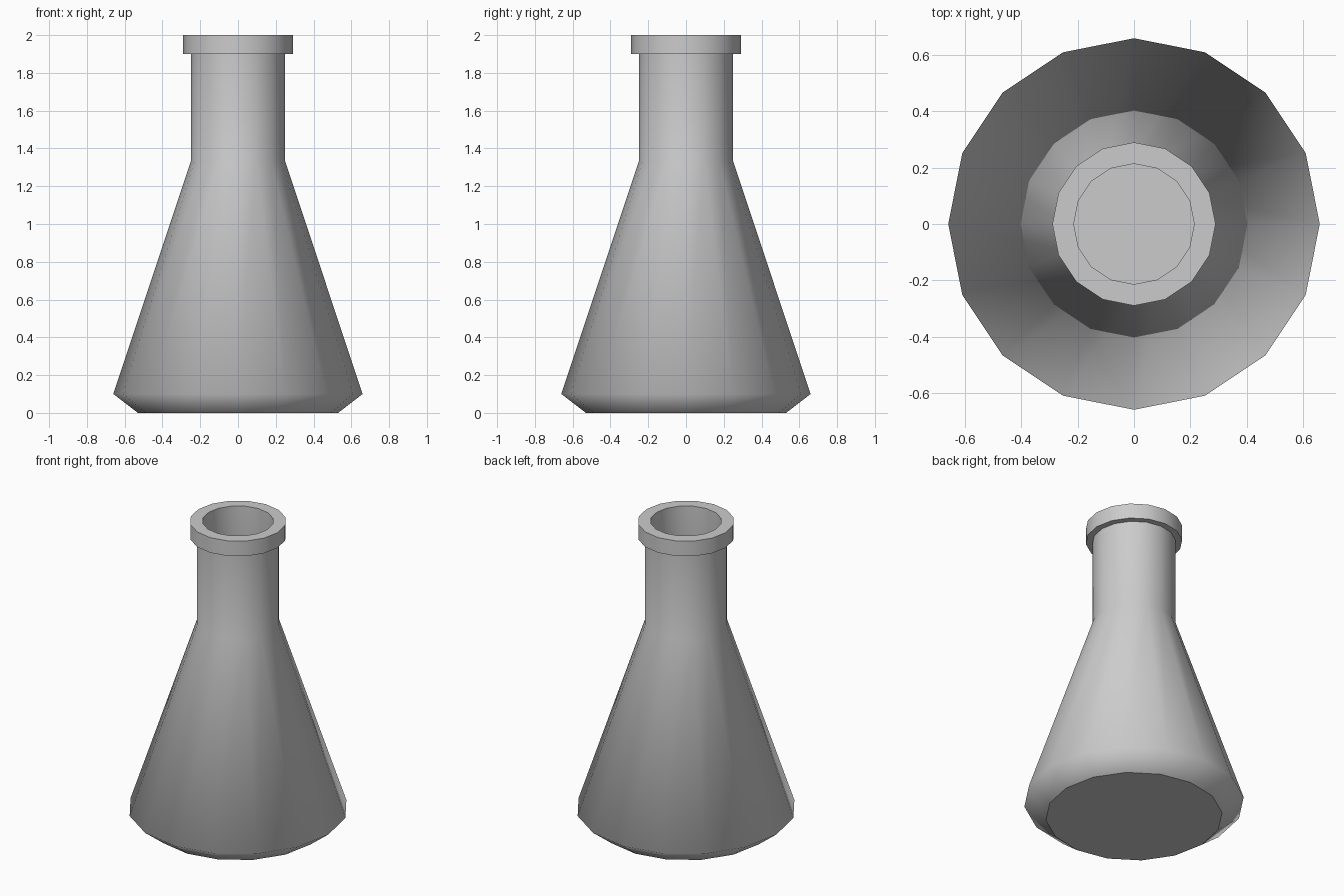
import bpy, bmesh
from math import cos, sin, tau

if "Cube" in bpy.data.objects:
    bpy.data.objects.remove(bpy.data.objects["Cube"])

SIDES = 16

# Profile from outer base, up to the lip, then down the inside: radius, height, sharp ring
PROFILE = [
    (0.53, 0.00, True),
    (0.66, 0.10, False),
    (0.25, 1.33, False),
    (0.25, 1.90, True),
    (0.29, 1.90, True),
    (0.29, 2.00, True),
    (0.214, 2.00, True),
    (0.214, 1.325, False),
    (0.618, 0.11, False),
    (0.515, 0.035, True),
]


def lathe(name, profile, sides):
    bm = bmesh.new()
    rings = [[bm.verts.new((r * cos(tau * i / sides), r * sin(tau * i / sides), z))
              for i in range(sides)] for r, z, _ in profile]
    for a, b in zip(rings, rings[1:]):
        for i in range(sides):
            j = (i + 1) % sides
            bm.faces.new((a[i], a[j], b[j], b[i])).smooth = True
    # Flat base and inner floor
    bm.faces.new(rings[0][::-1])
    bm.faces.new(rings[-1])
    # Crisp rings at the base and lip, soft bends elsewhere
    for ring, (_, _, sharp) in zip(rings, profile):
        if sharp:
            for i in range(sides):
                bm.edges.get((ring[i], ring[(i + 1) % sides])).smooth = False
    mesh = bpy.data.meshes.new(name)
    bm.to_mesh(mesh)
    bm.free()
    obj = bpy.data.objects.new(name, mesh)
    bpy.context.collection.objects.link(obj)
    return obj


lathe("conical_flask", PROFILE, SIDES)
